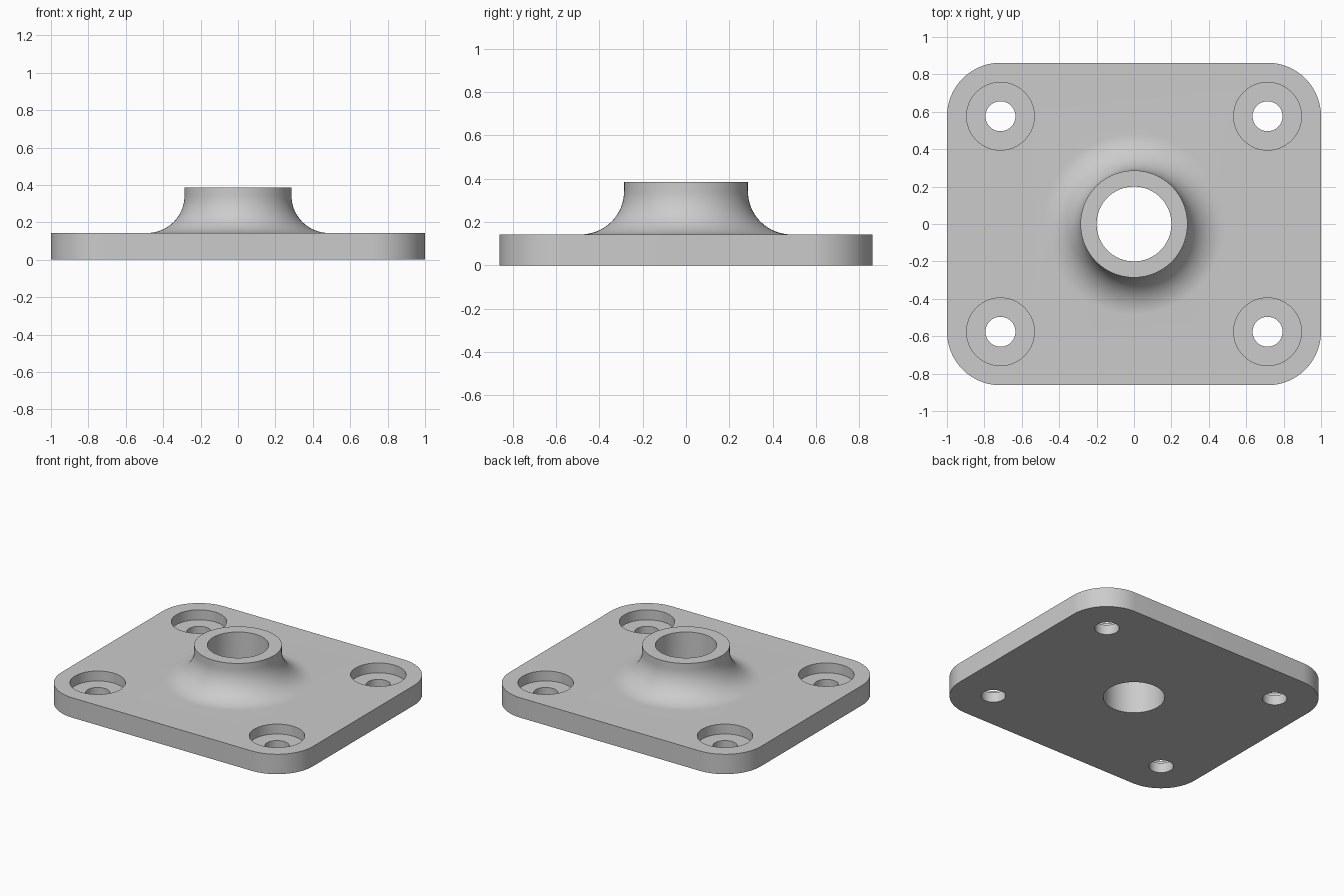
import bpy, bmesh
from math import pi, sin, cos, radians
from mathutils import Vector

cube = bpy.data.objects.get("Cube")
if cube:
    bpy.data.objects.remove(cube, do_unlink=True)

HALF_X, HALF_Y, THICK = 1.0, 0.862, 0.143
CORNER = 0.286
HUB_R, HUB_TOP, FILLET, BORE_R = 0.286, 0.386, 0.2, 0.2
HOLE_R, RECESS_R, RECESS_Z = 0.08, 0.181, 0.0715

grey = bpy.data.materials.new("light grey metal")
grey.use_nodes = True
colour = (0.6, 0.6, 0.6, 1)
grey.diffuse_color = colour
grey.node_tree.nodes["Principled BSDF"].inputs["Base Color"].default_value = colour


def finish(name, bm):
    bmesh.ops.remove_doubles(bm, verts=bm.verts, dist=1e-5)
    bmesh.ops.recalc_face_normals(bm, faces=bm.faces)
    mesh = bpy.data.meshes.new(name)
    bm.to_mesh(mesh)
    bm.free()
    mesh.materials.append(grey)
    obj = bpy.data.objects.new(name, mesh)
    bpy.context.collection.objects.link(obj)
    return obj


def lathe(name, profile, steps, x=0, y=0):
    """Turn an (r, z) profile that starts and ends on the axis."""
    bm = bmesh.new()
    verts = [bm.verts.new((r, 0, z)) for r, z in profile]
    edges = [bm.edges.new(pair) for pair in zip(verts, verts[1:])]
    bmesh.ops.spin(bm, geom=verts + edges, cent=(0, 0, 0), axis=(0, 0, 1),
                   angle=2 * pi, steps=steps)
    bmesh.ops.translate(bm, verts=bm.verts, vec=(x, y, 0))
    return finish(name, bm)


def combine(target, other, operation):
    mod = target.modifiers.new(operation, "BOOLEAN")
    mod.operation, mod.solver, mod.object = operation, "EXACT", other
    bpy.context.view_layer.objects.active = target
    bpy.ops.object.modifier_apply(modifier=mod.name)
    bpy.data.objects.remove(other, do_unlink=True)


# Base plate with rounded corners
bm = bmesh.new()
outline = []
for i, (sx, sy) in enumerate([(1, 1), (-1, 1), (-1, -1), (1, -1)]):
    for k in range(17):
        a = (i + k / 16) * pi / 2
        outline.append(bm.verts.new((sx * (HALF_X - CORNER) + CORNER * cos(a),
                                     sy * (HALF_Y - CORNER) + CORNER * sin(a), 0)))
face = bm.faces.new(outline)
top = bmesh.ops.extrude_face_region(bm, geom=[face], use_keep_orig=True)["geom"]
bmesh.ops.translate(bm, vec=Vector((0, 0, THICK)),
                    verts=[v for v in top if isinstance(v, bmesh.types.BMVert)])
flange = finish("mounting_flange", bm)

# Central hub with a concave fillet flowing into the plate
curve = [(HUB_R + FILLET * (1 - cos(a)), THICK + FILLET * (1 - sin(a)))
         for a in (k / 20 * pi / 2 for k in range(21))]
skirt = HUB_R + FILLET
hub = lathe("hub", [(0, HUB_TOP), (HUB_R, HUB_TOP)] + curve +
            [(skirt, THICK / 2), (0, THICK / 2)], 96)
combine(flange, hub, "UNION")

# Central through bore
bore = lathe("bore_cutter", [(0, -0.1), (BORE_R, -0.1), (BORE_R, 0.6), (0, 0.6)], 96)
combine(flange, bore, "DIFFERENCE")

# Four counterbored bolt holes
for sx in (-1, 1):
    for sy in (-1, 1):
        cutter = lathe("bolt_cutter", [(0, -0.1), (HOLE_R, -0.1), (HOLE_R, RECESS_Z),
                                       (RECESS_R, RECESS_Z), (RECESS_R, 0.3), (0, 0.3)], 64,
                       sx * (HALF_X - CORNER), sy * (HALF_Y - CORNER))
        combine(flange, cutter, "DIFFERENCE")

# One colour, smooth curves, crisp rims
flange.data.materials.clear()
flange.data.materials.append(grey)
for poly in flange.data.polygons:
    poly.material_index = 0
bpy.ops.object.select_all(action="DESELECT")
flange.select_set(True)
bpy.context.view_layer.objects.active = flange
bpy.ops.object.shade_smooth_by_angle(angle=radians(30))
